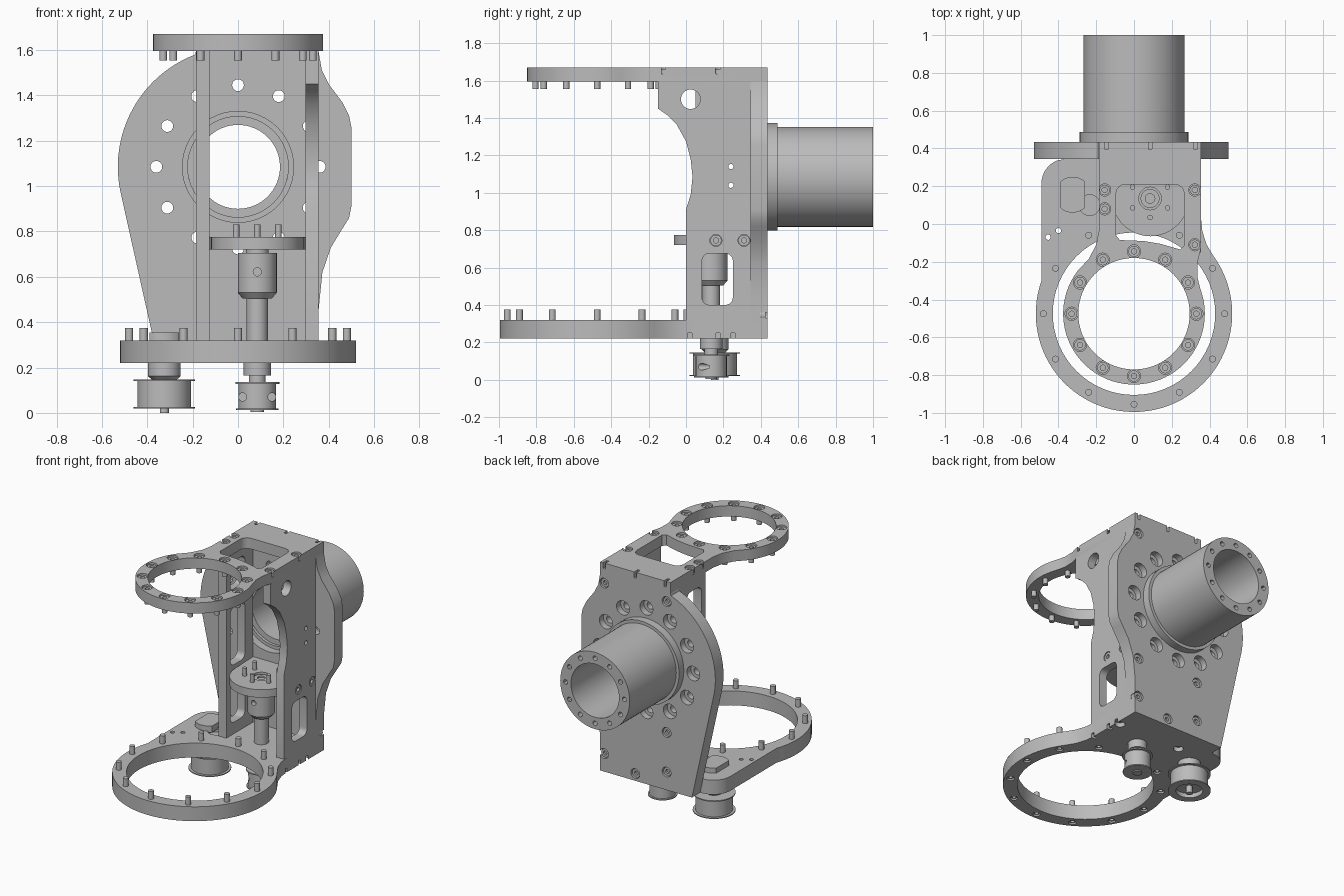
import bpy, bmesh
from math import sin, cos, pi, radians

cube = bpy.data.objects.get("Cube")
if cube:
    bpy.data.objects.remove(cube, do_unlink=True)

grey = bpy.data.materials.new("machined grey")
grey.use_nodes = True
grey.diffuse_color = (0.5, 0.5, 0.5, 1)
grey.node_tree.nodes["Principled BSDF"].inputs["Base Color"].default_value = (0.5, 0.5, 0.5, 1)
parts = []


def place(axis, u, v, w):
    """Profile coordinates u, v and depth w to x, y, z."""
    return {"X": (w, u, v), "Y": (u, w, v), "Z": (u, v, w)}[axis]


def arc(cx, cy, r, start, end, n=24):
    steps = [radians(start + (end - start) * i / n) for i in range(n + 1)]
    return [(cx + r * cos(a), cy + r * sin(a)) for a in steps]


def ring_points(cx, cy, r, n=12):
    return arc(cx, cy, r, 0, 360, n)[:-1]


def rounded(cx, cy, w, h, r):
    pts = []
    for i, (sx, sy) in enumerate([(1, 1), (-1, 1), (-1, -1), (1, -1)]):
        pts += arc(cx + sx * (w / 2 - r), cy + sy * (h / 2 - r), r, i * 90, i * 90 + 90, 6)
    return pts


def prism(bm, axis, outline, lo, hi):
    a = [bm.verts.new(place(axis, u, v, lo)) for u, v in outline]
    b = [bm.verts.new(place(axis, u, v, hi)) for u, v in outline]
    faces = [bm.faces.new(a), bm.faces.new(b)]
    for i in range(len(a)):
        faces.append(bm.faces.new((a[i - 1], a[i], b[i], b[i - 1])))
    bmesh.ops.recalc_face_normals(bm, faces=faces)


def hole(bm, axis, c, r, lo, hi, n=20):
    prism(bm, axis, ring_points(c[0], c[1], r, n), lo, hi)


def turned(bm, axis, c, profile, n=24):
    """Closed (radius, depth) profile spun about an axis through c."""
    rings = []
    for r, w in profile:
        if r == 0:
            rings.append([bm.verts.new(place(axis, c[0], c[1], w))] * n)
        else:
            rings.append([bm.verts.new(place(axis, u, v, w)) for u, v in ring_points(c[0], c[1], r, n)])
    faces = []
    for k in range(len(rings)):
        a, b = rings[k - 1], rings[k]
        for i in range(n):
            loop = list(dict.fromkeys((a[i - 1], a[i], b[i], b[i - 1])))
            if len(loop) > 2:
                faces.append(bm.faces.new(loop))
    bmesh.ops.recalc_face_normals(bm, faces=faces)


def screw(bm, axis, c, tip, head, r=0.017, hr=0.03):
    s = 1 if head > tip else -1
    turned(bm, axis, c, [(0, tip), (r, tip), (r, head - s * 0.035), (hr, head - s * 0.035),
                         (hr, head), (0.014, head), (0.014, head - s * 0.015),
                         (0, head - s * 0.015)], 16)


def finish(name, bm, cutter=None):
    mesh = bpy.data.meshes.new(name)
    bm.to_mesh(mesh)
    bm.free()
    obj = bpy.data.objects.new(name, mesh)
    bpy.context.scene.collection.objects.link(obj)
    if cutter:
        tool = finish(name + "_cutter", cutter)
        parts.remove(tool)
        mod = obj.modifiers.new("cut", "BOOLEAN")
        mod.operation, mod.solver, mod.object = "DIFFERENCE", "EXACT", tool
        mod.use_self = True
        dg = bpy.context.evaluated_depsgraph_get()
        obj.data = bpy.data.meshes.new_from_object(obj.evaluated_get(dg))
        obj.modifiers.clear()
        bpy.data.objects.remove(tool, do_unlink=True)
    obj.data.materials.clear()
    obj.data.materials.append(grey)
    parts.append(obj)
    return obj


new = bmesh.new
screws = new()
RING, MOTOR, SHAFT, IDLER = (0, -0.475), (0, 1.085), (0.085, 0.135), (-0.325, 0.155)

# Back plate with motor bore and counterbored bolt circle
body, cut = new(), new()
outline = [(-0.35, 0.22), (0.355, 0.22), (0.355, 0.45), (0.372, 0.62), (0.41, 0.73), (0.465, 0.82),
           (0.49, 0.86), (0.5, 0.91), (0.5, 1.26), (0.49, 1.31), (0.46, 1.37), (0.4, 1.45),
           (0.37, 1.51), (0.355, 1.595), (-0.185, 1.595)]
outline += arc(0, MOTOR[1], 0.53, 111, 192)
prism(body, "Y", outline, 0.345, 0.435)
hole(cut, "Y", MOTOR, 0.245, 0.3, 0.4, 48)
hole(cut, "Y", MOTOR, 0.222, 0.3, 0.5, 48)
for p in ring_points(*MOTOR, 0.36):
    hole(cut, "Y", p, 0.026, 0.3, 0.5)
    hole(cut, "Y", p, 0.05, 0.39, 0.5)
for p in [(x, z) for x in (-0.155, 0.325) for z in (0.345, 0.62, 1.53)] + [(0.085, 0.27)]:
    hole(cut, "Y", p, 0.034, 0.395, 0.5)
    screw(screws, "Y", p, 0.36, 0.425)
finish("back_plate", body, cut)

# Motor tube with mounting flange and end holes
body, cut = new(), new()
turned(body, "Y", MOTOR, [(0.185, 0.42), (0.222, 0.42), (0.222, 0.435), (0.288, 0.435), (0.288, 0.488),
                          (0.267, 0.488), (0.267, 1.0), (0.185, 1.0)], 64)
for p in ring_points(*MOTOR, 0.226):
    hole(cut, "Y", p, 0.016, 0.94, 1.1, 12)
finish("motor_tube", body, cut)

# Top plate with ring, window and screw recesses
body, cut = new(), new()
outline = arc(*RING, 0.375, 143, 380, 48)
outline += [(0.335, -0.28), (0.337, -0.2), (0.355, -0.13), (0.355, 0.435), (-0.185, 0.435),
            (-0.185, -0.03), (-0.2, -0.11), (-0.24, -0.185)]
prism(body, "Z", outline, 1.595, 1.67)
hole(cut, "Z", RING, 0.295, 1.5, 1.8, 64)
window = arc(0.215, 0.16, 0.05, 0, 90, 6) + arc(-0.045, 0.16, 0.05, 90, 180, 6)
window += [(-0.095, -0.06), (-0.075, -0.085), (0.05, -0.09), (0.14, -0.105), (0.245, -0.135), (0.265, -0.115)]
prism(cut, "Z", window, 1.5, 1.8)
for p in ring_points(*RING, 0.33):
    hole(cut, "Z", p, 0.035, 1.63, 1.8)
    screw(screws, "Z", p, 1.555, 1.66)
for p in [(-0.155, 0.18), (-0.155, 0.08), (0.322, 0.18), (0.322, -0.11)]:
    hole(cut, "Z", p, 0.032, 1.63, 1.8)
    screw(screws, "Z", p, 1.6, 1.66, hr=0.028)
for x in (-0.145, 0.085, 0.325):
    prism(cut, "Z", rounded(x, 0.43, 0.018, 0.07, 0.002), 1.63, 1.8)
for y in (-0.12, 0.17):
    prism(cut, "X", rounded(y, 1.67, 0.022, 0.07, 0.002), 0.325, 0.5)
finish("top_plate", body, cut)

# Bottom plate with large ring
body, cut = new(), new()
outline = arc(*RING, 0.52, 160, 396, 56)
outline += [(0.385, -0.11), (0.362, -0.04), (0.355, 0.03), (0.355, 0.345), (-0.36, 0.345)]
outline += arc(-0.36, 0.215, 0.13, 110, 180, 8)
prism(body, "Z", outline, 0.22, 0.32)
hole(cut, "Z", RING, 0.43, 0.1, 0.5, 64)
for p in ring_points(*RING, 0.48):
    hole(cut, "Z", p, 0.024, 0.1, 0.25)
    screw(screws, "Z", p, 0.375, 0.23, 0.018, 0.022)
for p in [(-0.455, -0.07), (-0.4, -0.035)]:
    hole(cut, "Z", p, 0.014, 0.1, 0.5)
hole(cut, "Z", (-0.235, 0.1), 0.055, 0.29, 0.5)
for y in (0.02, 0.17):
    prism(cut, "X", rounded(y, 0.22, 0.022, 0.06, 0.002), 0.325, 0.5)
for x in (-0.155, 0.325):
    hole(cut, "Z", (x, 0.25), 0.032, 0.1, 0.25)
finish("bottom_plate", body, cut)

# Left side plate, curved clear of the payload
body, cut = new(), new()
prism(body, "X", [(0, 0.32), (0.345, 0.32), (0.345, 1.595), (-0.15, 1.595), (-0.15, 1.45), (-0.1, 1.415),
                  (-0.05, 1.365), (0, 1.275), (0.025, 1.18), (0.035, 1.085), (0.025, 0.99), (0, 0.91)],
      0.298, 0.355)
prism(cut, "X", rounded(0.168, 0.538, 0.165, 0.275, 0.04), 0.2, 0.5)
hole(cut, "X", (0.025, 1.5), 0.052, 0.2, 0.5, 28)
for z in (1.04, 1.14):
    hole(cut, "X", (0.24, z), 0.014, 0.2, 0.5)
for y in (0.16, 0.31):
    hole(cut, "X", (y, 0.745), 0.032, 0.325, 0.5)
    screw(screws, "X", (y, 0.745), 0.3, 0.35)
finish("left_side_plate", body, cut)

# Right side plate, straight, with windows
body, cut = new(), new()
prism(body, "X", [(0.05, 0.32), (0.345, 0.32), (0.345, 1.595), (0.05, 1.595)], -0.185, -0.125)
for z, h in ((0.538, 0.275), (1.0, 0.4), (1.42, 0.2)):
    prism(cut, "X", rounded(0.175, z, 0.16, h, 0.04), -0.3, 0)
finish("right_side_plate", body, cut)

# Bearing shelf between the side plates
body, cut = new(), new()
prism(body, "Z", arc(0.087, 0.14, 0.205, 180, 360) + [(0.298, 0.345), (-0.125, 0.345)], 0.72, 0.775)
hole(cut, "Z", SHAFT, 0.06, 0.755, 0.9, 28)
finish("bearing_shelf", body, cut)
pins = new()
for p in [(x, y) for x in (-0.008, 0.178) for y in (0.085, 0.195)] + [(0.085, 0.035)]:
    turned(pins, "Z", p, [(0, 0.77), (0.014, 0.77), (0.014, 0.83), (0, 0.83)], 14)
finish("shelf_pins", pins)

# Drive shaft with coupling
body, cut = new(), new()
turned(body, "Z", SHAFT, [(0, 0.2), (0.035, 0.2), (0.035, 0.32), (0.047, 0.32), (0.047, 0.505), (0.065, 0.505),
                          (0.086, 0.53), (0.086, 0.705), (0.05, 0.705), (0.05, 0.765), (0.025, 0.765),
                          (0.025, 0.74), (0, 0.74)], 40)
hole(cut, "Y", (0.085, 0.622), 0.018, 0, 0.08)
finish("shaft_coupling", body, cut)

# Small drive pulley
body, cut = new(), new()
turned(body, "Z", SHAFT, [(0, 0.005), (0.03, 0.005), (0.03, 0.012), (0.093, 0.012), (0.093, 0.02), (0.083, 0.02),
                          (0.083, 0.128), (0.097, 0.128), (0.097, 0.136), (0.037, 0.136), (0.037, 0.165),
                          (0.06, 0.165), (0.06, 0.23), (0, 0.23)], 36)
for x in (0.02, 0.15):
    hole(cut, "Y", (x, 0.07), 0.018, 0, 0.125)
finish("drive_pulley", body, cut)

# Idler pulley with flat-sided cap
body = new()
turned(body, "Z", IDLER, [(0, 0.0), (0.02, 0.0), (0.02, 0.05), (0.085, 0.05), (0.085, 0.02), (0.135, 0.02),
                          (0.135, 0.027), (0.118, 0.027), (0.118, 0.14), (0.135, 0.14), (0.135, 0.147),
                          (0.055, 0.147), (0.072, 0.162), (0.072, 0.23), (0, 0.23)], 40)
finish("idler_pulley", body)
cap = new()
prism(cap, "Z", arc(*IDLER, 0.095, 47, 133, 10) + arc(*IDLER, 0.095, 227, 313, 10), 0.31, 0.355)
finish("idler_cap", cap)

finish("screws", screws)

# Smooth round walls, keep machined edges crisp
bpy.ops.object.select_all(action="DESELECT")
for obj in parts:
    obj.select_set(True)
bpy.context.view_layer.objects.active = parts[0]
bpy.ops.object.shade_smooth_by_angle(angle=radians(30))
